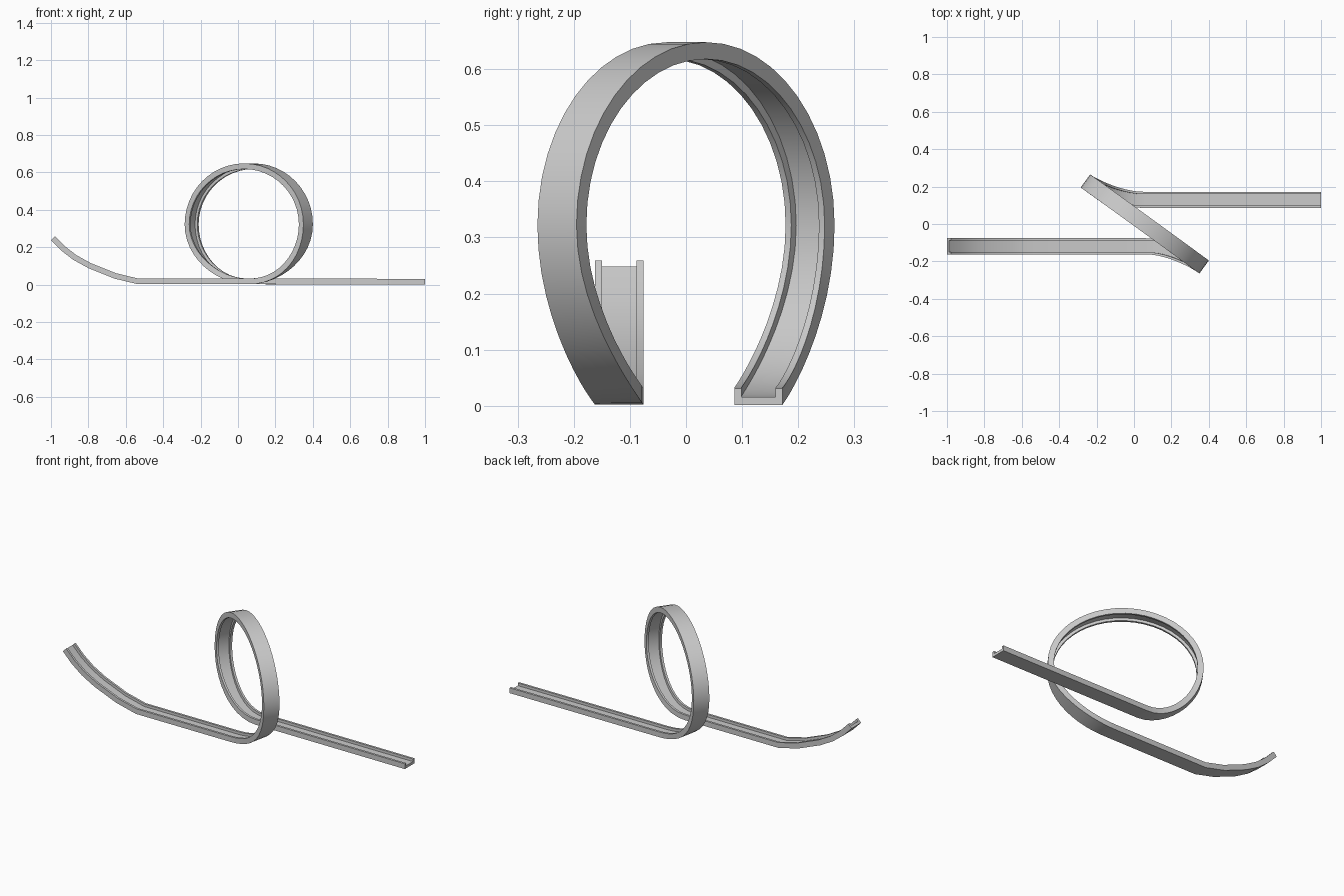
import bpy, bmesh
from mathutils import Vector as V

if "Cube" in bpy.data.objects:
    bpy.data.objects.remove(bpy.data.objects["Cube"])

# U-shaped channel section: (sideways, up), outline of the track
W, H, T, F = 0.043, 0.030, 0.0125, 0.015
PROFILE = [(-W, 0), (W, 0), (W, H), (W - T, H), (W - T, F),
           (T - W, F), (T - W, H), (-W, H)]

K, SEG = 0.552, 12
STRAIGHT = V((0, 1, 0))
TILTED = V((0.588, 0.809, 0))
DIAG = V((0.809, -0.588, 0))
UP = V((0, 0, 1))

path = []  # (point, sideways hint)

# launch ramp and lead-in straight
for x, z in [(-1, .238), (-.945, .182), (-.88, .132), (-.80, .088),
             (-.66, .032), (-.535, .002)]:
    path.append((V((x, -.119, z)), STRAIGHT))

# loop: knots are (position, direction, sideways hint)
knots = [
    (V((.06, -.119, .002)), V((1, 0, 0)), STRAIGHT),
    (V((.375, -.230, .322)), UP, TILTED),
    (V((.058, .001, .648)), -DIAG, TILTED),
    (V((-.260, .230, .322)), -UP, TILTED),
    (V((.055, .129, .002)), V((1, 0, 0)), STRAIGHT),
]


def span(a, b):
    """Distance from a to b split along each tangent direction."""
    d = b[0] - a[0]
    return abs(d.dot(a[1])) * K, abs(d.dot(b[1])) * K


for n, (a, b) in enumerate(zip(knots, knots[1:])):
    ha, hb = span(a, b)
    p = [a[0], a[0] + a[1] * ha, b[0] - b[1] * hb, b[0]]
    for i in range(0 if n == 0 else 1, SEG + 1):
        t = i / SEG
        u = 1 - t
        pos = p[0] * u**3 + p[1] * 3*u*u*t + p[2] * 3*u*t*t + p[3] * t**3
        s = t * t * (3 - 2 * t)
        path.append((pos, a[2].lerp(b[2], s)))

# run-out straight
path.append((V((1, .129, .001)), STRAIGHT))

# sweep the section along the path
bm = bmesh.new()
rings = []
for i, (pos, hint) in enumerate(path):
    back = (pos - path[i - 1][0]).normalized() if i else V()
    ahead = (path[i + 1][0] - pos).normalized() if i < len(path) - 1 else V()
    tan = (back + ahead).normalized()
    side = (hint - tan * hint.dot(tan)).normalized()
    up = tan.cross(side)
    rings.append([bm.verts.new(pos + side * a + up * b) for a, b in PROFILE])

N = len(PROFILE)
for r, q in zip(rings, rings[1:]):
    for j in range(N):
        k = (j + 1) % N
        bm.faces.new((r[j], r[k], q[k], q[j]))
bm.faces.new(rings[0])
bm.faces.new(rings[-1])
bmesh.ops.recalc_face_normals(bm, faces=bm.faces)

mesh = bpy.data.meshes.new("loop_track")
bm.to_mesh(mesh)
bm.free()
track = bpy.data.objects.new("loop_track", mesh)
bpy.context.collection.objects.link(track)
bpy.context.view_layer.objects.active = track
track.select_set(True)
bpy.ops.object.shade_smooth_by_angle(angle=0.6)
